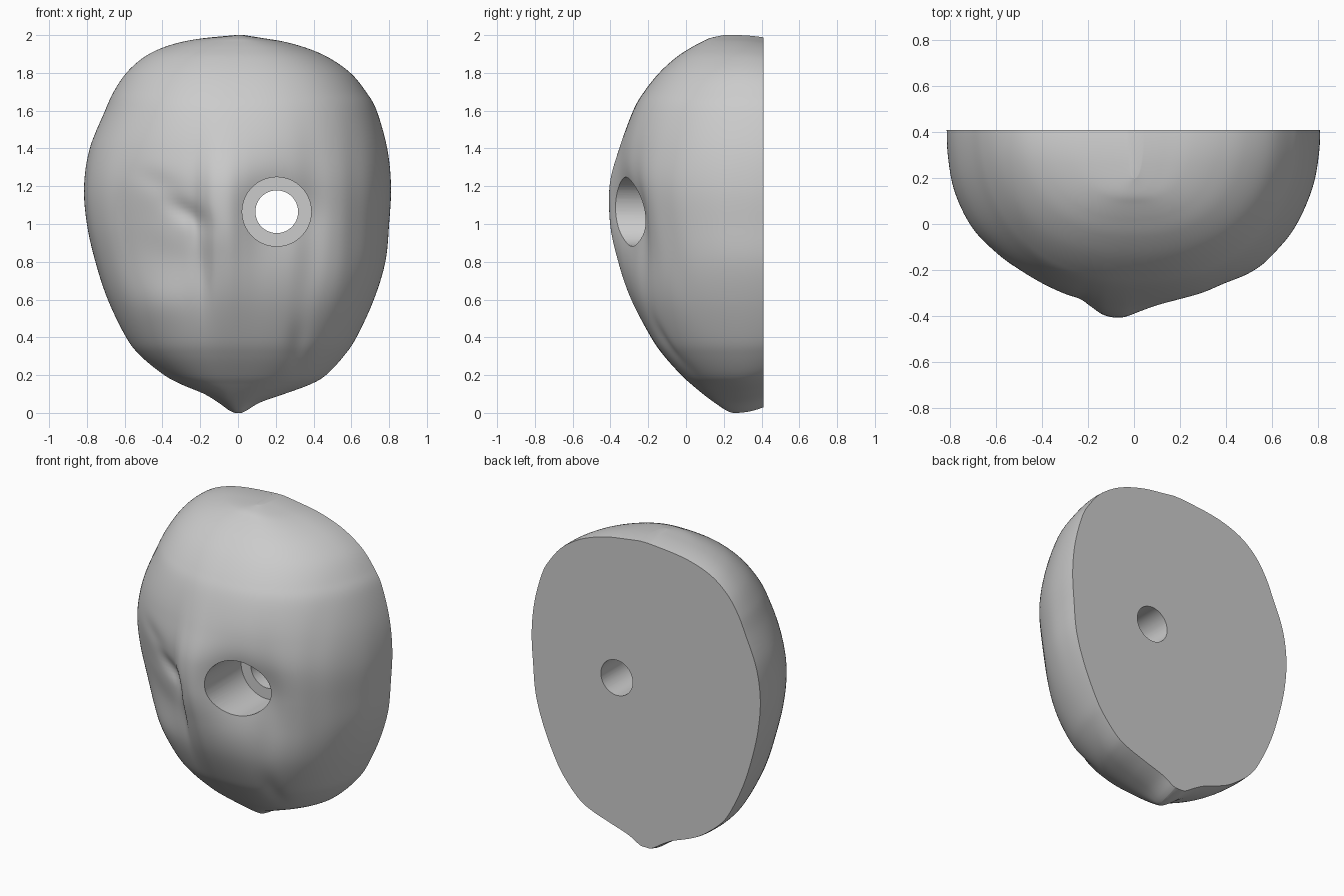
import bpy, bmesh, math

if "Cube" in bpy.data.objects:
    bpy.data.objects.remove(bpy.data.objects["Cube"])

BACK = 0.41

# Outline rows, bottom to top: z, left x, right x, front y
ROWS = [
    (0.00, -.025, .03, .25), (0.012, -.055, .055, .215), (0.055, -.115, .13, .15),
    (0.10, -.19, .26, .09), (0.15, -.31, .395, .03), (0.20, -.40, .475, -.025),
    (0.30, -.52, .565, -.115), (0.40, -.595, .63, -.185), (0.60, -.69, .72, -.29),
    (0.80, -.755, .78, -.363), (1.00, -.80, .80, -.42), (1.20, -.815, .81, -.418),
    (1.40, -.785, .79, -.355), (1.60, -.705, .735, -.28), (1.70, -.66, .68, -.222),
    (1.80, -.595, .60, -.142), (1.88, -.51, .49, -.055), (1.93, -.42, .38, .02),
    (1.965, -.31, .26, .085), (1.985, -.19, .14, .13), (2.00, -.02, .04, .20)]

# Mid cross-section, normalised: across, depth
SECTION = [
    (-1, 0), (-.995, .13), (-.96, .32), (-.865, .50), (-.74, .61), (-.62, .695),
    (-.49, .77), (-.37, .825), (-.29, .855), (-.23, .91), (-.16, .97), (-.06, 1),
    (.03, .985), (.12, .96), (.25, .92), (.37, .868), (.49, .79), (.62, .733),
    (.74, .65), (.865, .50), (.96, .30), (.995, .12), (1, 0)]

# Surface dents and swells: x, z, radius x, radius z, depth, slope
DENTS = [
    (-.27, 1.06, .10, .06, .026, -.5),    # eye fold
    (-.20, .98, .05, .09, .016, 0),       # inner eye corner
    (-.18, .80, .035, .16, .016, 0),      # side of nose
    (-.42, 1.22, .11, .06, .010, -.3),    # upper fold
    (-.35, .93, .12, .09, -.006, -.3),    # lower lid
    (.32, .36, .05, .12, .015, .4),       # lower right crease
    (-.42, .58, .15, .12, -.012, 0),      # cheek swell
    (.205, 1.065, .21, .21, .09, 0),      # rounded hollow at the hole
    (.62, 1.1, .05, .5, .006, 0)]         # side crease


def smooth(points, sub):
    """Catmull-Rom curve through tuples of any length."""
    out, n = [], len(points)
    for i in range(n - 1):
        a, b = points[max(i - 1, 0)], points[i]
        c, d = points[i + 1], points[min(i + 2, n - 1)]
        for k in range(sub):
            t = k / sub
            out.append(tuple(
                q + .5 * t * (r - p + t * (2*p - 5*q + 4*r - s + t * (3*(q - r) + s - p)))
                for p, q, r, s in zip(a, b, c, d)))
    return out + [points[-1]]


def surface_point(row, u, g):
    z, left, right, front = row
    # carved nose section at mid height, plain fuller section elsewhere
    nose = math.exp(-((z - .97) / .40) ** 2)
    power = 2.75 if z < .97 else 2.45
    g = g * nose + (1 - nose) * math.sqrt(max(0, 1 - abs(u) ** power))
    x = u * (-left if u < 0 else right)
    y = BACK - (BACK - front) * g
    for cx, cz, rx, rz, depth, slope in DENTS:
        e = ((x - cx) / rx) ** 2 + ((z - cz - slope * (x - cx)) / rz) ** 2
        y += depth * math.exp(-e) * min(1, 2 * g)
    # ends tuck in slightly toward the flat back
    t = max(0, (y - .26) / .15) ** 2
    z += t * (.03 * max(0, 1 - z) ** 3 - .012 * max(0, z - 1) ** 3)
    return x, min(y, BACK), z


# Body: stacked half-round sections with a flat back
section = smooth(SECTION, 5)
bm = bmesh.new()
rings = [[bm.verts.new(surface_point(r, max(-1, min(1, u)), max(0, g)))
          for u, g in section] for r in smooth(ROWS, 9)]
n = len(section)
for lo, hi in zip(rings, rings[1:]):
    for i in range(n):
        j = (i + 1) % n
        bm.faces.new((lo[i], lo[j], hi[j], hi[i]))
bm.faces.new(rings[0][::-1])
bm.faces.new(rings[-1])
bmesh.ops.recalc_face_normals(bm, faces=bm.faces)
mesh = bpy.data.meshes.new("carved_body")
bm.to_mesh(mesh)
bm.free()
body = bpy.data.objects.new("carved_body", mesh)
bpy.context.collection.objects.link(body)


# Stepped hole: wide pocket from the front, narrow bore right through
def bore(name, radius, y0, y1):
    bpy.ops.mesh.primitive_cylinder_add(
        vertices=64, radius=radius, depth=y1 - y0,
        location=(.205, (y0 + y1) / 2, 1.065), rotation=(math.pi / 2, 0, 0))
    cutter = bpy.context.object
    cutter.name = name
    cutter.hide_render = True
    mod = body.modifiers.new(name, 'BOOLEAN')
    mod.operation, mod.solver, mod.object = 'DIFFERENCE', 'EXACT', cutter
    bpy.ops.object.select_all(action='DESELECT')
    body.select_set(True)
    bpy.context.view_layer.objects.active = body
    bpy.ops.object.modifier_apply(modifier=name)
    bpy.data.objects.remove(cutter)


bore("pocket_cutter", .183, -1, 0)
bore("through_cutter", .113, -1, 1)
bpy.ops.object.shade_smooth_by_angle(angle=math.radians(40))
